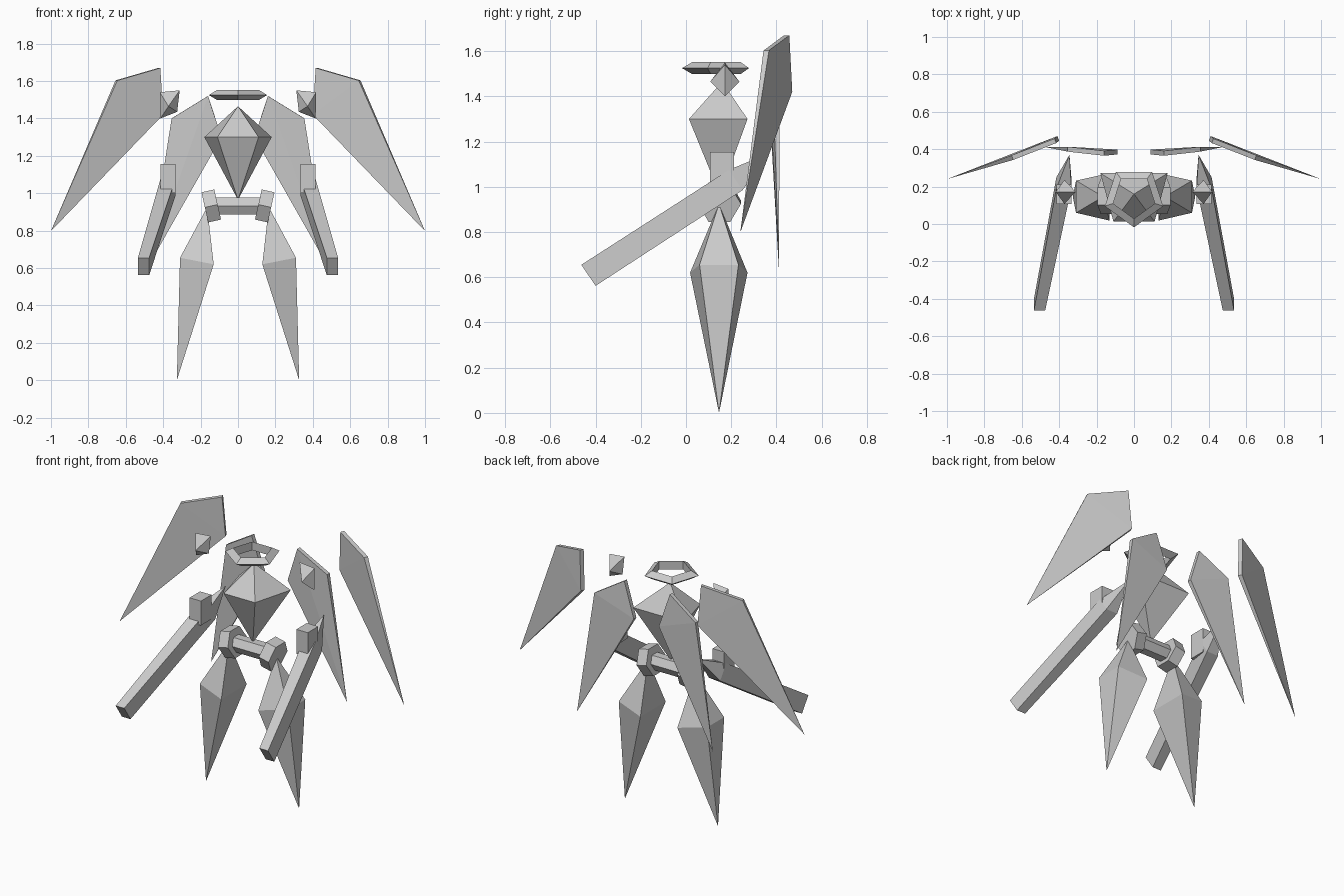
import bpy, bmesh, math
from mathutils import Vector

if "Cube" in bpy.data.objects:
    bpy.data.objects.remove(bpy.data.objects["Cube"])


def hull(name, pts, side=1):
    """Convex faceted solid; side=-1 mirrors it across x."""
    bm = bmesh.new()
    for x, y, z in pts:
        bm.verts.new((x * side, y, z))
    res = bmesh.ops.convex_hull(bm, input=bm.verts[:])
    loose = [v for v in bm.verts if not v.link_faces]
    bmesh.ops.delete(bm, geom=loose, context='VERTS')
    bmesh.ops.dissolve_limit(bm, angle_limit=0.01, verts=bm.verts[:], edges=bm.edges[:])
    bmesh.ops.recalc_face_normals(bm, faces=bm.faces[:])
    me = bpy.data.meshes.new(name)
    bm.to_mesh(me)
    bm.free()
    ob = bpy.data.objects.new(name, me)
    bpy.context.collection.objects.link(ob)
    return ob


def plate(name, corners, tip, thick, side):
    """Blade: thick corners that converge on one sharp tip."""
    c = [Vector(p) for p in corners]
    n = (c[2] - c[0]).cross(Vector(tip) - c[0]).normalized() * thick / 2
    pts = [p + n for p in c] + [p - n for p in c] + [Vector(tip)]
    return hull(name, pts, side)


def box(x0, x1, y0, y1, z0, z1):
    return [(x, y, z) for x in (x0, x1) for y in (y0, y1) for z in (z0, z1)]


def hex_prism(name, radius, depth, loc, tilt):
    # hexagonal prism lying along x, with corners facing front and back
    bpy.ops.mesh.primitive_cylinder_add(vertices=6, radius=radius, depth=depth, location=loc,
                                        rotation=(0, math.radians(90) + tilt, 0))
    bpy.context.object.name = name


# five-sided floating ring with a triangular section
bpy.ops.mesh.primitive_torus_add(major_segments=5, minor_segments=3, major_radius=0.133,
                                 minor_radius=0.031, location=(0, 0.146, 1.525),
                                 rotation=(0, 0, -math.pi / 2))
bpy.context.object.name = "head_ring"

# torso crystal
hull("torso", [(0, 0.16, 1.465), (-0.11, 0.013, 1.3), (0.11, 0.013, 1.3),
               (0.18, 0.272, 1.3), (-0.18, 0.272, 1.3), (0, 0.15, 0.965)])

# hip bar
hex_prism("hip_bar", 0.052, 0.26, (0, 0.148, 0.932), 0)

for side, tag in ((1, "right"), (-1, "left")):
    # hip joint
    hex_prism("hip_joint_" + tag, 0.095, 0.07, (0.143 * side, 0.148, 0.932), side * 0.22)

    # leg crystal
    hull("leg_" + tag, [(0.165, 0.146, 0.925), (0.31, 0.06, 0.655), (0.31, 0.232, 0.655),
                        (0.13, 0.018, 0.62), (0.13, 0.272, 0.62), (0.327, 0.146, 0)], side)

    # elbow block and forearm with a spiked rear end
    hull("elbow_" + tag, box(0.335, 0.415, 0.107, 0.212, 1.0, 1.155), side)
    hull("forearm_" + tag, [(0.475, -0.463, 0.655), (0.535, -0.463, 0.655),
                            (0.475, -0.4, 0.562), (0.535, -0.4, 0.562),
                            (0.335, 0.19, 1.075), (0.415, 0.19, 1.075),
                            (0.335, 0.25, 0.985), (0.415, 0.25, 0.985),
                            (0.345, 0.37, 1.15)], side)

    # shoulder crystal
    hull("shoulder_crystal_" + tag, [(0.312, 0.172, 1.55), (0.418, 0.172, 1.54),
                                     (0.415, 0.172, 1.4), (0.325, 0.172, 1.435),
                                     (0.372, 0.107, 1.465), (0.372, 0.236, 1.465)], side)

    # inner and outer back blades
    plate("inner_blade_" + tag, [(0.16, 0.378, 1.52), (0.355, 0.4, 1.4), (0.088, 0.385, 1.3)],
          (0.477, 0.412, 0.615), 0.026, side)
    plate("outer_blade_" + tag, [(0.42, 0.445, 1.67), (0.65, 0.355, 1.603), (0.405, 0.458, 1.42)],
          (1.0, 0.24, 0.798), 0.026, side)
